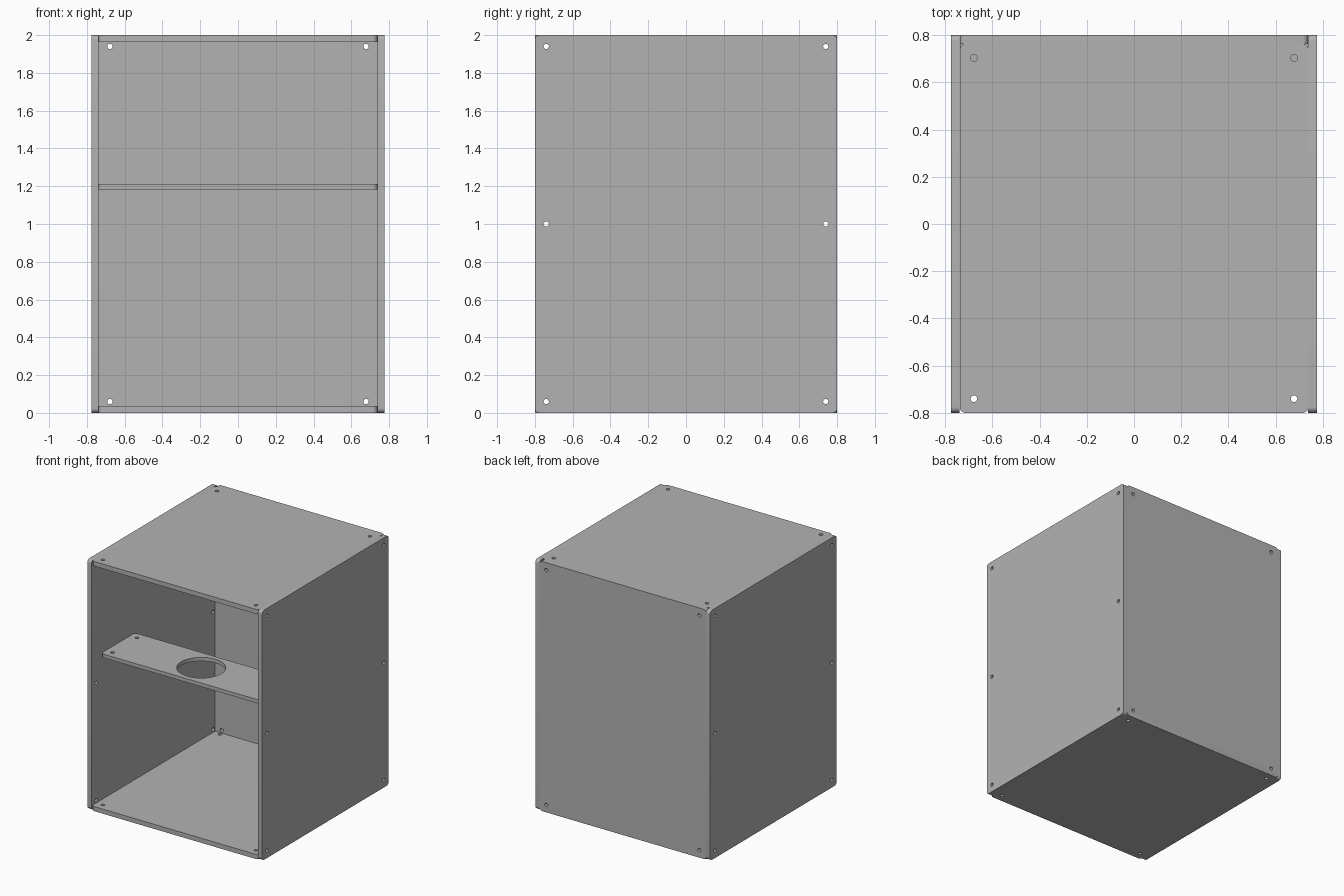
import bpy, bmesh
from math import cos, sin, pi, radians
from mathutils import Matrix, Vector

cube = bpy.data.objects.get("Cube")
if cube:
    bpy.data.objects.remove(cube)

HX, HY, H = 0.775, 0.8, 2.0   # half width, half depth, height
T = 0.037                     # panel thickness
IN = HX - T                   # half width between the side panels
R, HOLE, INSET = 0.025, 0.014, 0.06

grey = bpy.data.materials.new("panel_grey")
grey.use_nodes = True
colour = (0.45, 0.45, 0.45, 1)
grey.diffuse_color = colour
grey.node_tree.nodes["Principled BSDF"].inputs["Base Color"].default_value = colour

X, Y, Z = Vector((1, 0, 0)), Vector((0, 1, 0)), Vector((0, 0, 1))


def arc(cx, cy, r, start, sweep, n):
    return [(cx + r * cos(start + sweep * i / n), cy + r * sin(start + sweep * i / n))
            for i in range(n + 1)]


def panel(name, w, h, t, centre, u, v, rows=2, bore=0):
    """Rounded sheet spanned by axes u and v, drilled along its left and right edges."""
    outline = []
    for k, (sx, sy) in enumerate([(1, 1), (-1, 1), (-1, -1), (1, -1)]):
        outline += arc(sx * (w / 2 - R), sy * (h / 2 - R), R, k * pi / 2, pi / 2, 8)
    loops = [outline]
    for sx in (-1, 1):
        for i in range(rows):
            y = (h / 2 - INSET) * (2 * i / (rows - 1) - 1)
            loops.append(arc(sx * (w / 2 - INSET), y, HOLE, 0, 2 * pi, 24)[:-1])
    if bore:
        loops.append(arc(0, 0, bore, 0, 2 * pi, 64)[:-1])

    # filled flat curve, thickened and turned into a mesh
    curve = bpy.data.curves.new(name + "_profile", "CURVE")
    curve.dimensions, curve.fill_mode, curve.extrude = "2D", "BOTH", t / 2
    for pts in loops:
        s = curve.splines.new("POLY")
        s.points.add(len(pts) - 1)
        for p, (a, b) in zip(s.points, pts):
            p.co = (a, b, 0, 1)
        s.use_cyclic_u = True
    tmp = bpy.data.objects.new(name + "_profile", curve)
    bpy.context.collection.objects.link(tmp)
    bpy.context.view_layer.update()
    graph = bpy.context.evaluated_depsgraph_get()
    mesh = bpy.data.meshes.new_from_object(tmp.evaluated_get(graph))
    bpy.data.objects.remove(tmp)
    bpy.data.curves.remove(curve)

    frame = Matrix((u, v, u.cross(v))).transposed().to_4x4()
    mesh.transform(Matrix.Translation(centre) @ frame)
    bm = bmesh.new()
    bm.from_mesh(mesh)
    bmesh.ops.remove_doubles(bm, verts=bm.verts, dist=0.0001)
    bmesh.ops.recalc_face_normals(bm, faces=bm.faces)
    bm.to_mesh(mesh)
    bm.free()
    mesh.name = name
    mesh.materials.clear()
    mesh.materials.append(grey)
    obj = bpy.data.objects.new(name, mesh)
    bpy.context.collection.objects.link(obj)
    bpy.ops.object.select_all(action="DESELECT")
    obj.select_set(True)
    bpy.context.view_layer.objects.active = obj
    bpy.ops.object.shade_smooth_by_angle(angle=radians(30))
    return obj


# Side panels, drilled at three heights front and back
for side, s in (("left", 1), ("right", -1)):
    panel(side + "_side", 2 * HY, H, T, (s * (HX - T / 2), 0, H / 2), Y, Z, rows=3)

# Back, bottom and top panels fit between the sides; the top stops at the back
panel("back_panel", 2 * IN, H, T, (0, HY - T / 2, H / 2), X, Z)
panel("bottom_panel", 2 * IN, 2 * HY, T, (0, 0, T / 2), X, Y)
panel("top_panel", 2 * IN, 2 * HY - T, T, (0, -T / 2, H - T / 2), X, Y)

# Narrow shelf with a large round opening
panel("shelf", 2 * IN, 0.43, 0.03, (0, -0.465, 1.197), X, Y, bore=0.178)
